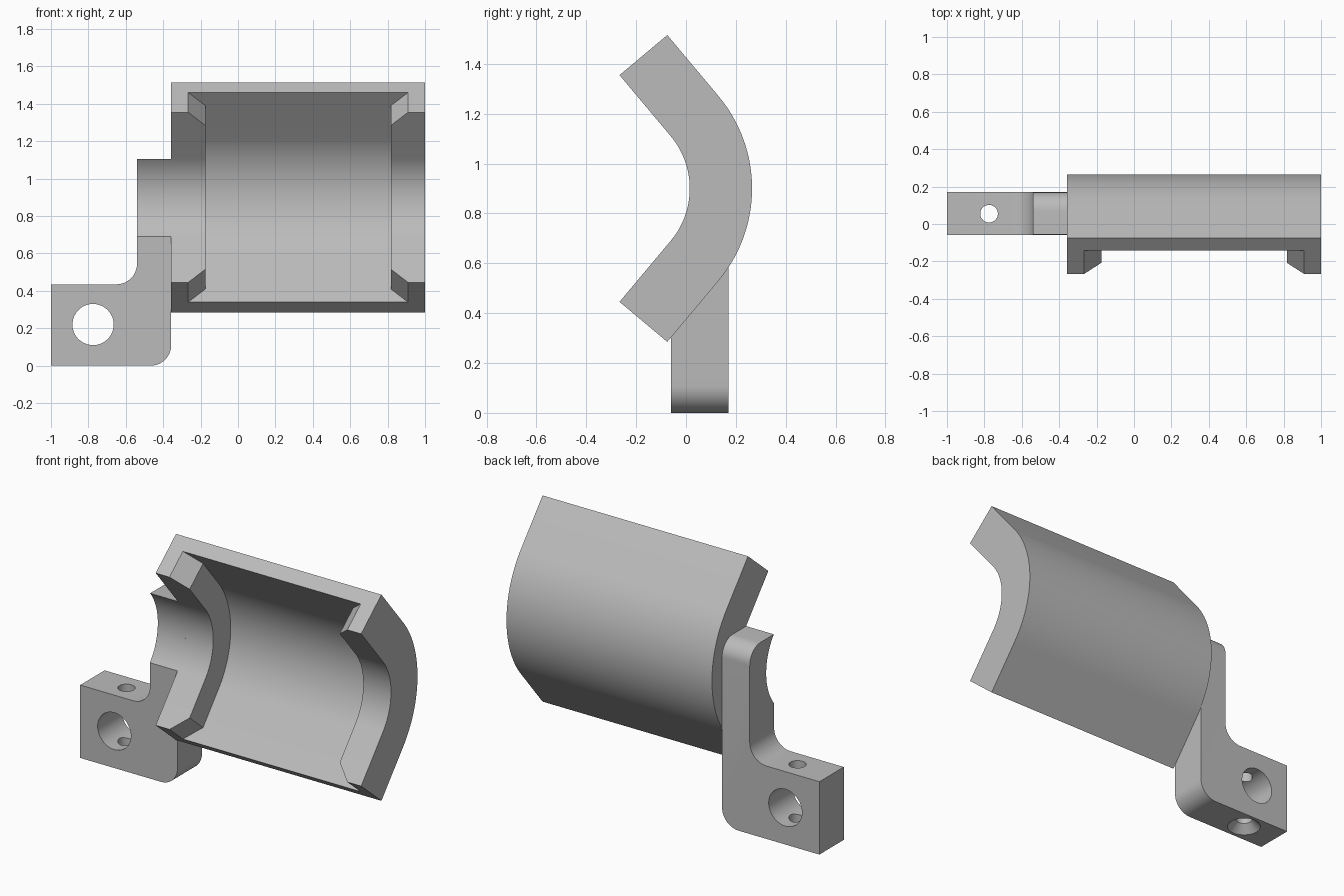
import bpy, bmesh
from math import sin, cos, radians, pi
from mathutils import Matrix, Vector

old = bpy.data.objects.get("Cube")
if old:
    bpy.data.objects.remove(old, do_unlink=True)

grey = bpy.data.materials.new("plain grey")
grey.use_nodes = True
COLOUR = (0.5, 0.5, 0.5, 1)
grey.diffuse_color = COLOUR
grey.node_tree.nodes["Principled BSDF"].inputs["Base Color"].default_value = COLOUR

# Shared dimensions: the shell curves around an axis parallel to x
AXIS_Y, AXIS_Z = -0.312, 0.9
R_OUT, R_POCKET, R_IN = 0.577, 0.4915, 0.327
X_LEFT, X_RIGHT = -0.357, 1.0
BEND = radians(40)
BACK, FRONT = 0.17, -0.06


def make_object(name, bm):
    bmesh.ops.recalc_face_normals(bm, faces=bm.faces)
    mesh = bpy.data.meshes.new(name)
    bm.to_mesh(mesh)
    bm.free()
    mesh.materials.append(grey)
    obj = bpy.data.objects.new(name, mesh)
    bpy.context.collection.objects.link(obj)
    return obj


def activate(obj):
    bpy.ops.object.select_all(action="DESELECT")
    obj.select_set(True)
    bpy.context.view_layer.objects.active = obj


def smooth(obj):
    activate(obj)
    bpy.ops.object.shade_smooth_by_angle(angle=radians(30))


def cylinder(name, centre, r1, r2, depth, turn, segments=64):
    bm = bmesh.new()
    bmesh.ops.create_cone(bm, cap_ends=True, segments=segments, radius1=r1, radius2=r2,
                          depth=depth, matrix=Matrix.Translation(centre) @ turn)
    obj = make_object(name, bm)
    obj.hide_render = True
    return obj


def cut(target, cutter):
    activate(target)
    mod = target.modifiers.new("cut", "BOOLEAN")
    mod.operation, mod.solver, mod.object = "DIFFERENCE", "EXACT", cutter
    bpy.ops.object.modifier_apply(modifier=mod.name)
    bpy.data.objects.remove(cutter, do_unlink=True)


# Curved shell: a channel section swept along arc and straight ends
def build_shell():
    straight, chamfer, rim = 0.319, 0.092, 0.183
    steps = 32
    stations = [(-BEND, -straight, chamfer), (-BEND, chamfer - straight, 0)]
    stations += [(BEND * (2 * i / steps - 1), 0, 0) for i in range(steps + 1)]
    stations += [(BEND, straight - chamfer, 0), (BEND, straight, chamfer)]
    bm = bmesh.new()
    rings = []
    for angle, slide, flare in stations:
        left, right = X_LEFT + rim - flare, X_RIGHT - rim + flare
        section = [(X_LEFT, R_OUT), (X_RIGHT, R_OUT), (X_RIGHT, R_IN), (right, R_IN),
                   (right, R_POCKET), (left, R_POCKET), (left, R_IN), (X_LEFT, R_IN)]
        rings.append([bm.verts.new((x, AXIS_Y + r * cos(angle) - slide * sin(angle),
                                    AXIS_Z + r * sin(angle) + slide * cos(angle)))
                      for x, r in section])
    for a, b in zip(rings, rings[1:]):
        for i in range(len(a)):
            j = (i + 1) % len(a)
            bm.faces.new((a[i], a[j], b[j], b[i]))
    bm.faces.new(rings[0])
    bm.faces.new(rings[-1])
    return make_object("curved_shell", bm)


def arc(cx, cz, r, start, end, steps=12):
    return [(cx + r * cos(radians(start + (end - start) * i / steps)),
             cz + r * sin(radians(start + (end - start) * i / steps)))
            for i in range(steps + 1)]


# Mounting arm: foot block and upright with rounded corners
def build_arm():
    top, foot_top, upright, r = 1.105, 0.435, -0.54, 0.11
    outline = [(-1, 0)] + arc(X_LEFT - r, r, r, -90, 0)
    outline += [(X_LEFT, top), (upright, top)]
    outline += arc(upright - r, foot_top + r, r, 0, -90) + [(-1, foot_top)]
    bm = bmesh.new()
    face = bm.faces.new([bm.verts.new((x, FRONT, z)) for x, z in outline])
    made = bmesh.ops.extrude_face_region(bm, geom=[face])["geom"]
    bmesh.ops.translate(bm, vec=Vector((0, BACK - FRONT, 0)),
                        verts=[g for g in made if isinstance(g, bmesh.types.BMVert)])
    bmesh.ops.recalc_face_normals(bm, faces=bm.faces)
    rear = [e for e in bm.edges
            if all(v.co.z > top - 0.001 and v.co.y > BACK - 0.001 for v in e.verts)]
    bmesh.ops.bevel(bm, geom=rear, offset=0.1, segments=10, profile=0.5, affect="EDGES")
    arm = make_object("mounting_arm", bm)

    along_x = Matrix.Rotation(pi / 2, 4, "Y")
    along_y = Matrix.Rotation(pi / 2, 4, "X")
    upward = Matrix.Identity(4)
    hole_x, hole_y = -0.775, (FRONT + BACK) / 2
    # Seat hollow, cross bore, screw hole and its countersink
    cut(arm, cylinder("seat_cutter", (upright, AXIS_Y, AXIS_Z), R_IN, R_IN, 0.8, along_x, 128))
    cut(arm, cylinder("bore_cutter", (hole_x, hole_y, 0.22), 0.11, 0.11, 1, along_y))
    cut(arm, cylinder("screw_cutter", (hole_x, hole_y, 0.22), 0.047, 0.047, 1, upward, 40))
    cut(arm, cylinder("sink_cutter", (hole_x, hole_y, 0.02), 0.105, 0.045, 0.06, upward, 40))
    return arm


smooth(build_shell())
smooth(build_arm())
